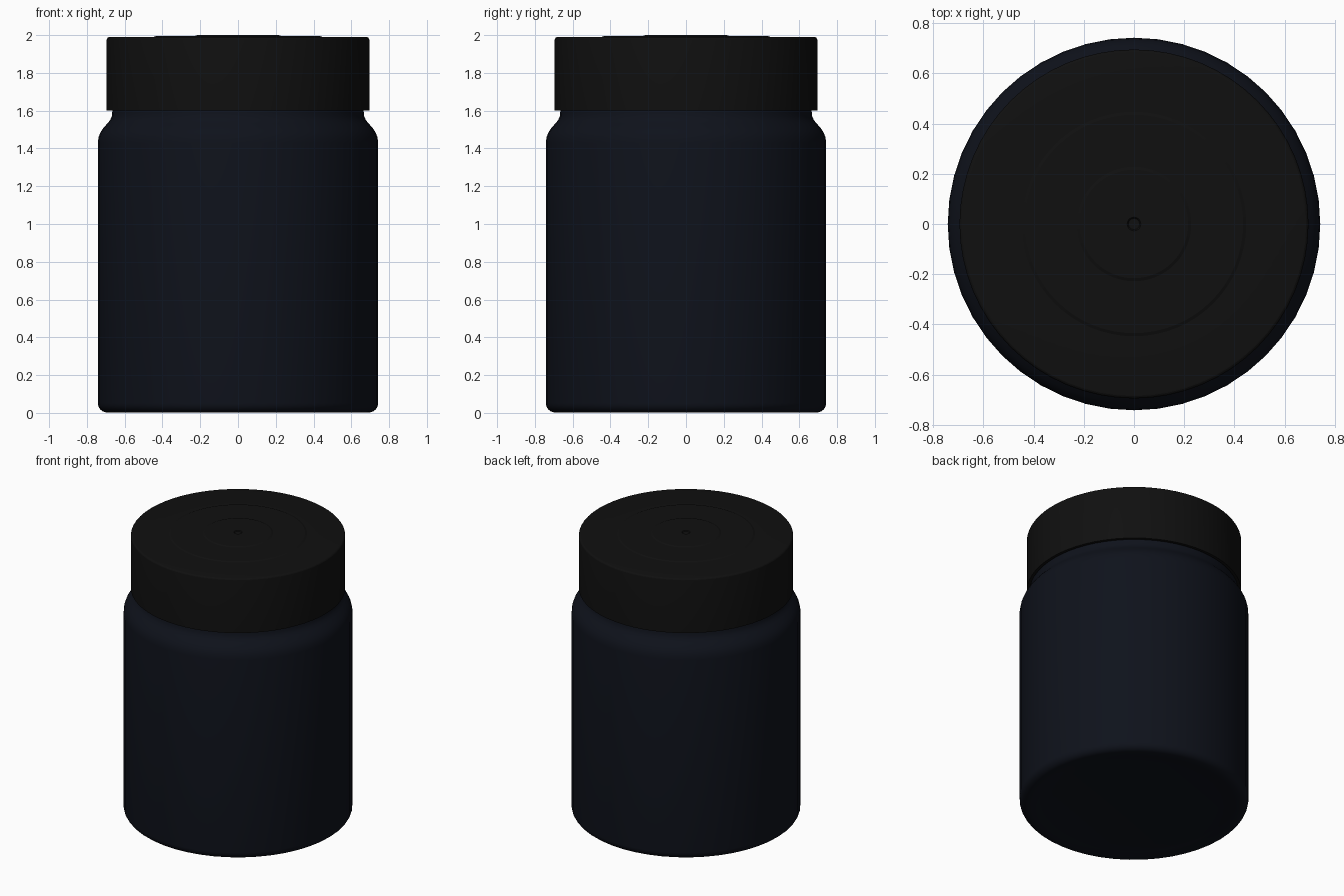
import bpy, bmesh, math

if "Cube" in bpy.data.objects:
    bpy.data.objects.remove(bpy.data.objects["Cube"])


def material(name, color):
    m = bpy.data.materials.new(name)
    m.diffuse_color = (*color, 1)
    m.use_nodes = True
    m.node_tree.nodes["Principled BSDF"].inputs["Base Color"].default_value = m.diffuse_color
    return m


def lathe(name, profile, sides, mat, angle=35):
    """Spin an (r, z) profile around z; points with r = 0 become poles."""
    bm = bmesh.new()
    verts = [bm.verts.new((r, 0, z)) for r, z in profile]
    edges = [bm.edges.new(pair) for pair in zip(verts, verts[1:])]
    bmesh.ops.spin(bm, geom=verts + edges, cent=(0, 0, 0), axis=(0, 0, 1),
                   angle=2 * math.pi, steps=sides)
    bmesh.ops.remove_doubles(bm, verts=bm.verts, dist=1e-5)
    bmesh.ops.recalc_face_normals(bm, faces=bm.faces)
    me = bpy.data.meshes.new(name)
    bm.to_mesh(me)
    bm.free()
    me.materials.append(mat)
    ob = bpy.data.objects.new(name, me)
    bpy.context.collection.objects.link(ob)
    bpy.ops.object.select_all(action='DESELECT')
    bpy.context.view_layer.objects.active = ob
    ob.select_set(True)
    bpy.ops.object.shade_smooth_by_angle(angle=math.radians(angle))
    return ob


def arc(cx, cz, r, a0, a1, n):
    """Points of a circular fillet, angles in degrees."""
    return [(cx + r * math.cos(math.radians(a0 + (a1 - a0) * i / n)),
             cz + r * math.sin(math.radians(a0 + (a1 - a0) * i / n)))
            for i in range(n + 1)]


navy = material("dark_glass", (0.0045, 0.006, 0.011))
black = material("black_plastic", (0.005, 0.005, 0.005))

# Jar body: shallow concave base, rounded heel, straight wall, shoulder, neck
body = [(0, 0.02), (0.55, 0.02), (0.62, 0.012), (0.66, 0.002)]
body += arc(0.692, 0.052, 0.05, -90, 0, 6)
body += [(0.742, 1.43), (0.738, 1.46), (0.728, 1.485), (0.713, 1.508),
         (0.692, 1.532), (0.677, 1.55), (0.668, 1.57), (0.665, 1.60),
         (0.665, 1.90), (0, 1.90)]
lathe("jar_body", body, 48, navy)

# Lid: open skirt with rounded top edge and two stepped discs, tiny centre dimple
lid = [(0, 1.93), (0.675, 1.93), (0.675, 1.602), (0.695, 1.602)]
lid += arc(0.68, 1.975, 0.015, 0, 90, 4)
lid += [(0.447, 1.990), (0.435, 1.995), (0.228, 1.995), (0.216, 2.0),
        (0.027, 2.0), (0.022, 1.994), (0, 1.994)]
lathe("screw_lid", lid, 64, black, 20)
